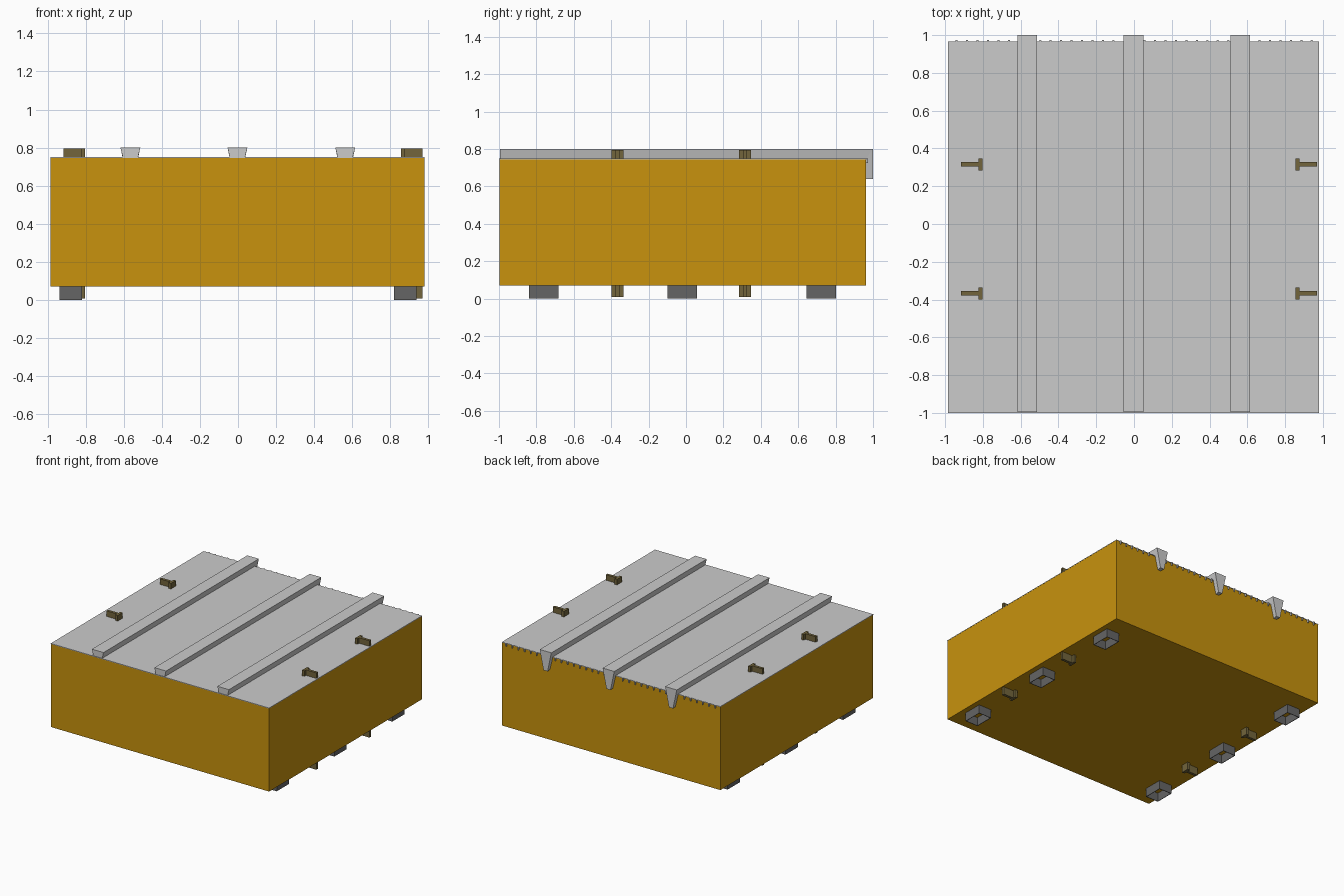
import bpy, bmesh

if "Cube" in bpy.data.objects:
    bpy.data.objects.remove(bpy.data.objects["Cube"])

CX = -0.0025  # slight offset of the crate centre


def material(name, rgb):
    m = bpy.data.materials.new(name)
    m.diffuse_color = (*rgb, 1)
    m.use_nodes = True
    m.node_tree.nodes["Principled BSDF"].inputs["Base Color"].default_value = m.diffuse_color
    return m


ochre = material("ochre_panel", (0.58, 0.29, 0.004))
olive = material("olive_metal", (0.17, 0.13, 0.045))
dark = material("dark_metal", (0.13, 0.13, 0.13))


def make(name, bm, mat=None):
    bmesh.ops.recalc_face_normals(bm, faces=bm.faces)
    me = bpy.data.meshes.new(name)
    bm.to_mesh(me)
    bm.free()
    ob = bpy.data.objects.new(name, me)
    bpy.context.collection.objects.link(ob)
    if mat:
        me.materials.append(mat)
    return ob


def loft(bm, rings):
    """Skin a row of equal-length point rings and cap both ends."""
    vs = [[bm.verts.new(p) for p in r] for r in rings]
    n = len(vs[0])
    for a, b in zip(vs, vs[1:]):
        for i in range(n):
            j = (i + 1) % n
            bm.faces.new((a[i], a[j], b[j], b[i]))
    bm.faces.new(vs[0])
    bm.faces.new(vs[-1])


def prism(bm, outline, z0, z1):
    loft(bm, [[(x, y, z) for x, y in outline] for z in (z0, z1)])


def rect(x0, x1, y0, y1):
    return [(x0, y0), (x1, y0), (x1, y1), (x0, y1)]


# Crate body and the thin sheet on its top
bm = bmesh.new()
prism(bm, rect(CX - 0.981, CX + 0.981, -0.998, 0.963), 0.07, 0.745)
make("crate_body", bm, ochre)
bm = bmesh.new()
prism(bm, rect(CX - 0.982, CX + 0.982, -1.0, 0.965), 0.745, 0.75)
make("top_sheet", bm)

# Ribs running along the top and hooking down over the back edge
RIBS = (-0.565, -0.003, 0.563)
for x in RIBS:
    def ring(yo, zo, wo, yi, zi, wi):
        return [(x - wo, yo, zo), (x + wo, yo, zo), (x + wi, yi, zi), (x - wi, yi, zi)]
    bm = bmesh.new()
    loft(bm, [ring(-0.995, 0.8, 0.052, -0.995, 0.749, 0.04),
              ring(1.0, 0.8, 0.052, 0.963, 0.749, 0.04),
              ring(1.0, 0.64, 0.018, 0.963, 0.64, 0.014)])
    make("top_rib", bm)

# Small teeth along the back edge of the sheet
bm = bmesh.new()
for k in range(35):
    x = -0.939 + 0.0553 * k
    if min(abs(x - r) for r in RIBS) > 0.053:
        loft(bm, [[(x - w, 0.962, z), (x + w, 0.962, z), (x + w * 0.6, 0.973, z), (x - w * 0.6, 0.973, z)]
                  for w, z in ((0.008, 0.75), (0.004, 0.725))])
make("sheet_teeth", bm)

# T-section bars that show above and below the crate
for side, head in ((-1, -0.803), (1, 0.855)):
    for y in (-0.367, 0.316):
        h, s, e = head, head + side * 0.021, head + side * 0.114
        bm = bmesh.new()
        prism(bm, [(h, y - 0.032), (s, y - 0.032), (s, y - 0.011), (e, y - 0.011),
                   (e, y + 0.011), (s, y + 0.011), (s, y + 0.032), (h, y + 0.032)], 0.008, 0.795)
        make("tie_bar", bm, olive)

# Hollow box feet, open underneath
for x in (-0.878, 0.878):
    for y in (-0.76, -0.02, 0.724):
        bm = bmesh.new()
        loops = []
        for inset, z in ((0, 0.07), (0, 0), (0.004, 0), (0.004, 0.07)):
            loops.append([bm.verts.new((px, py, z)) for px, py in
                          rect(x - 0.058 + inset, x + 0.058 - inset, y - 0.079 + inset, y + 0.079 - inset)])
        for a, b in zip(loops, loops[1:]):
            for i in range(4):
                j = (i + 1) % 4
                bm.faces.new((a[i], a[j], b[j], b[i]))
        make("foot", bm, dark)
